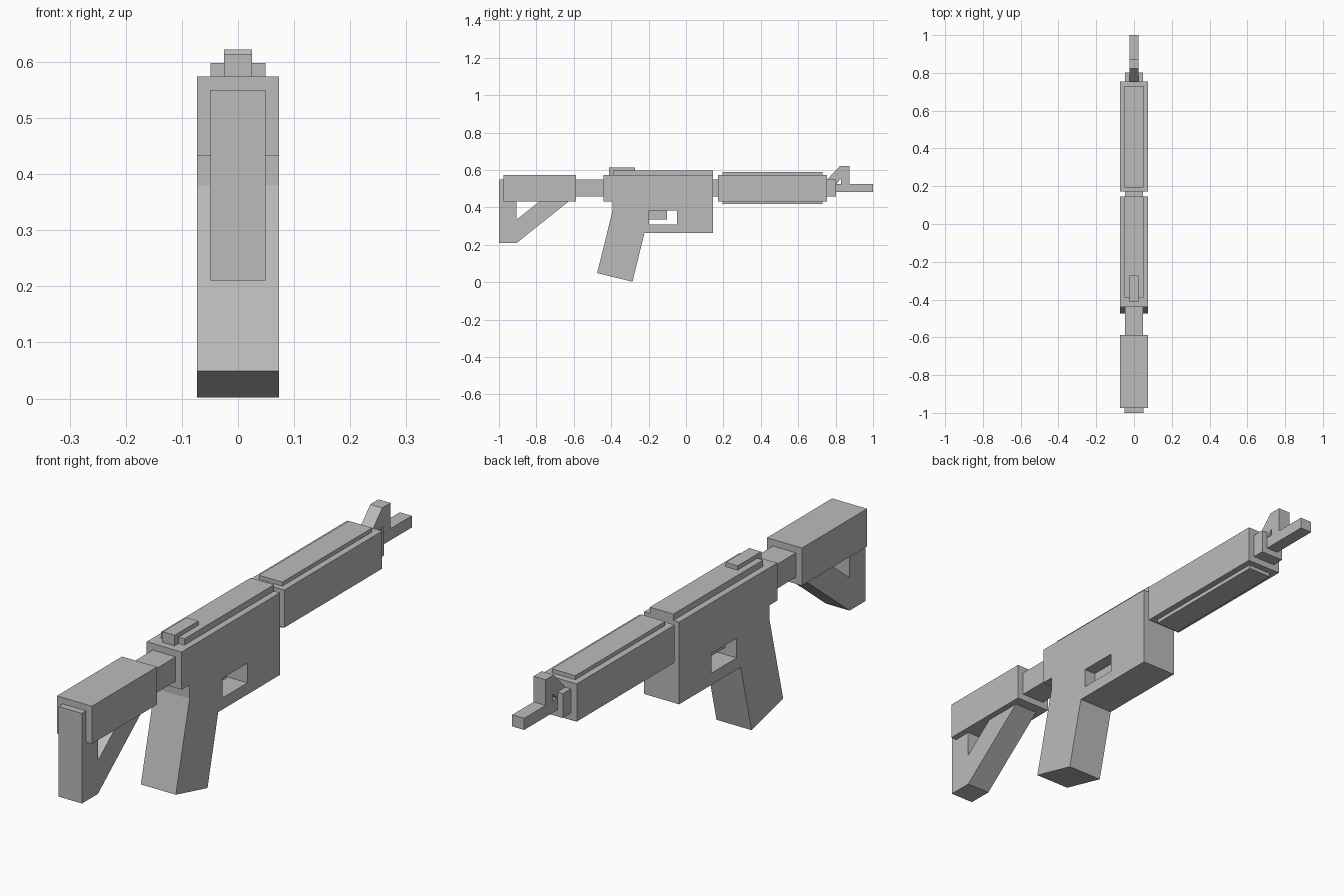
import bpy
import math

cube = bpy.data.objects.get("Cube")
if cube:
    bpy.data.objects.remove(cube, do_unlink=True)

GREY = (0.5, 0.5, 0.5, 1.0)
mat = bpy.data.materials.new("plain grey")
mat.use_nodes = True
mat.diffuse_color = GREY
mat.node_tree.nodes["Principled BSDF"].inputs["Base Color"].default_value = GREY

WIDE, MID, THIN = 0.073, 0.049, 0.025


def plate(name, half_width, *loops):
    """Extrude side outlines (y, z) across x; later loops become holes."""
    curve = bpy.data.curves.new(name, "CURVE")
    curve.dimensions = "2D"
    curve.fill_mode = "BOTH"
    curve.extrude = half_width
    for loop in loops:
        spline = curve.splines.new("POLY")
        spline.points.add(len(loop) - 1)
        for point, (y, z) in zip(spline.points, loop):
            point.co = (y, z, 0, 1)
        spline.use_cyclic_u = True
    obj = bpy.data.objects.new(name, curve)
    bpy.context.collection.objects.link(obj)
    obj.rotation_euler = (math.pi / 2, 0, math.pi / 2)
    bpy.ops.object.select_all(action="DESELECT")
    obj.select_set(True)
    bpy.context.view_layer.objects.active = obj
    bpy.ops.object.convert(target="MESH")
    obj = bpy.context.object
    obj.data.materials.clear()
    obj.data.materials.append(mat)
    bpy.ops.object.transform_apply(location=False, rotation=True, scale=False)
    bpy.ops.object.shade_flat()
    return obj


def rect(y0, y1, z0, z1):
    return [(y0, z0), (y1, z0), (y1, z1), (y0, z1)]


def box(name, half_width, *bounds):
    return plate(name, half_width, rect(*bounds))


# Stock: upper block and the braced frame below it
box("stock_block", WIDE, -0.975, -0.587, 0.432, 0.574)
plate("stock_frame", MID,
      [(-1, 0.55), (-1, 0.21), (-0.905, 0.21), (-0.605, 0.45), (-0.605, 0.55)],
      [(-0.905, 0.335), (-0.905, 0.45), (-0.761, 0.45)])

# Central tube joining stock, body and forend
box("centre_tube", MID - 0.001, -0.6, 0.803, 0.457, 0.549)

# Body with grip and trigger opening
plate("body_and_grip", WIDE,
      [(-0.44, 0.574), (-0.44, 0.432), (-0.393, 0.432), (-0.393, 0.38),
       (-0.475, 0.049), (-0.286, 0.002), (-0.222, 0.264),
       (0.145, 0.264), (0.145, 0.574)],
      rect(-0.198, -0.048, 0.308, 0.382))
box("trigger", THIN, -0.198, -0.102, 0.334, 0.39)
box("body_top_rail", MID, -0.39, 0.145, 0.56, 0.598)
box("rear_sight", THIN, -0.413, -0.272, 0.574, 0.614)

# Forend with raised panels above and below
box("forend", WIDE, 0.172, 0.755, 0.432, 0.574)
box("forend_panels", MID, 0.194, 0.73, 0.417, 0.589)

# Barrel tip and bridged front sight
box("barrel_tip", THIN, 0.79, 1.0, 0.481, 0.525)
plate("front_sight", THIN,
      [(0.755, 0.549), (0.824, 0.622), (0.873, 0.622), (0.873, 0.5), (0.755, 0.5)],
      [(0.804, 0.526), (0.828, 0.526), (0.828, 0.552)])
